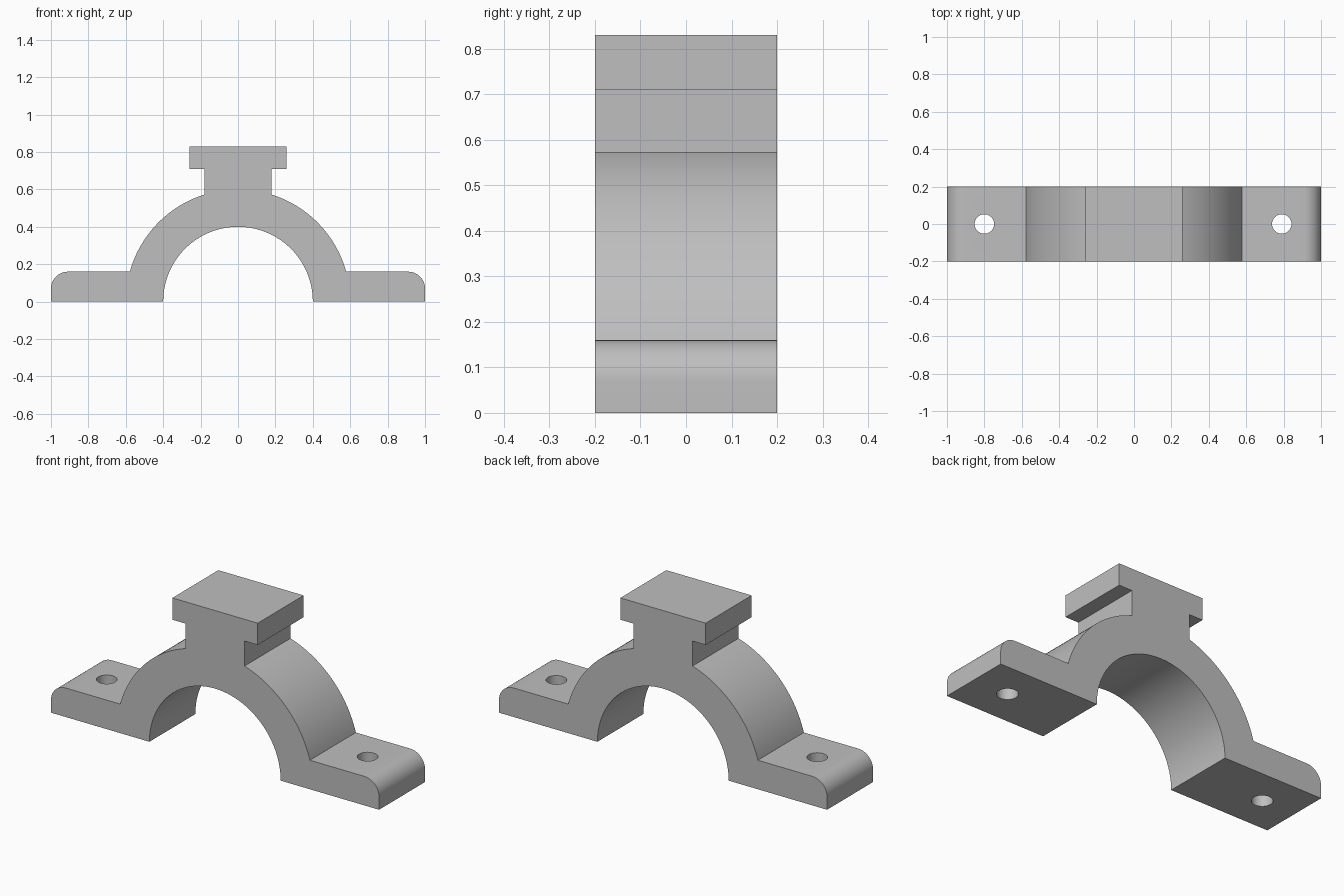
import bpy, bmesh
from math import sin, cos, asin, acos, pi, radians

cube = bpy.data.objects.get("Cube")
if cube:
    bpy.data.objects.remove(cube, do_unlink=True)

DEPTH = 0.40
INNER, OUTER = 0.40, 0.60
FOOT_TOP, FILLET = 0.16, 0.09
NECK, CAP, CAP_BOTTOM, CAP_TOP = 0.18, 0.26, 0.71, 0.83

grey = bpy.data.materials.new("plain grey")
grey.use_nodes = True
colour = (0.52, 0.52, 0.52, 1)
grey.diffuse_color = colour
grey.node_tree.nodes["Principled BSDF"].inputs["Base Color"].default_value = colour


def arc(cx, cz, r, start, end, steps):
    angles = [start + (end - start) * i / steps for i in range(steps + 1)]
    return [(cx + r * cos(a), cz + r * sin(a)) for a in angles]


# Right half of the outline: bore, rounded foot, outer arch, neck and cap
half = arc(0, 0, INNER, pi / 2, 0, 32)
half += [(1, 0)]
half += arc(1 - FILLET, FOOT_TOP - FILLET, FILLET, 0, pi / 2, 12)
half += arc(0, 0, OUTER, asin(FOOT_TOP / OUTER), acos(NECK / OUTER), 28)
half += [(NECK, CAP_BOTTOM), (CAP, CAP_BOTTOM), (CAP, CAP_TOP)]
outline = half + [(-x, z) for x, z in reversed(half[1:])]

# Extrude the outline through the depth
bm = bmesh.new()
face = bm.faces.new([bm.verts.new((x, -DEPTH / 2, z)) for x, z in outline])
out = bmesh.ops.extrude_face_region(bm, geom=[face])
moved = [g for g in out["geom"] if isinstance(g, bmesh.types.BMVert)]
bmesh.ops.translate(bm, verts=moved, vec=(0, DEPTH, 0))
bmesh.ops.recalc_face_normals(bm, faces=bm.faces)
mesh = bpy.data.meshes.new("clamp_bracket")
bm.to_mesh(mesh)
bm.free()
mesh.materials.append(grey)
bracket = bpy.data.objects.new("clamp_bracket", mesh)
bpy.context.collection.objects.link(bracket)
bpy.context.view_layer.objects.active = bracket

# Bolt hole through each foot
for name, x in (("right", -0.80), ("left", 0.79)):
    bpy.ops.mesh.primitive_cylinder_add(vertices=40, radius=0.052, depth=0.5,
                                        location=(x, 0, 0.08))
    cutter = bpy.context.object
    cutter.name = name + "_hole_cutter"
    cutter.hide_render = True
    cutter.data.materials.append(grey)
    bpy.context.view_layer.objects.active = bracket
    hole = bracket.modifiers.new(name + "_hole", 'BOOLEAN')
    hole.operation = 'DIFFERENCE'
    hole.solver = 'EXACT'
    hole.object = cutter
    bpy.ops.object.modifier_apply(modifier=hole.name)
    bpy.data.objects.remove(cutter, do_unlink=True)

# Smooth the arcs, keep the corners sharp
bpy.ops.object.select_all(action='DESELECT')
bracket.select_set(True)
bpy.context.view_layer.objects.active = bracket
bpy.ops.object.shade_smooth_by_angle(angle=radians(30))
